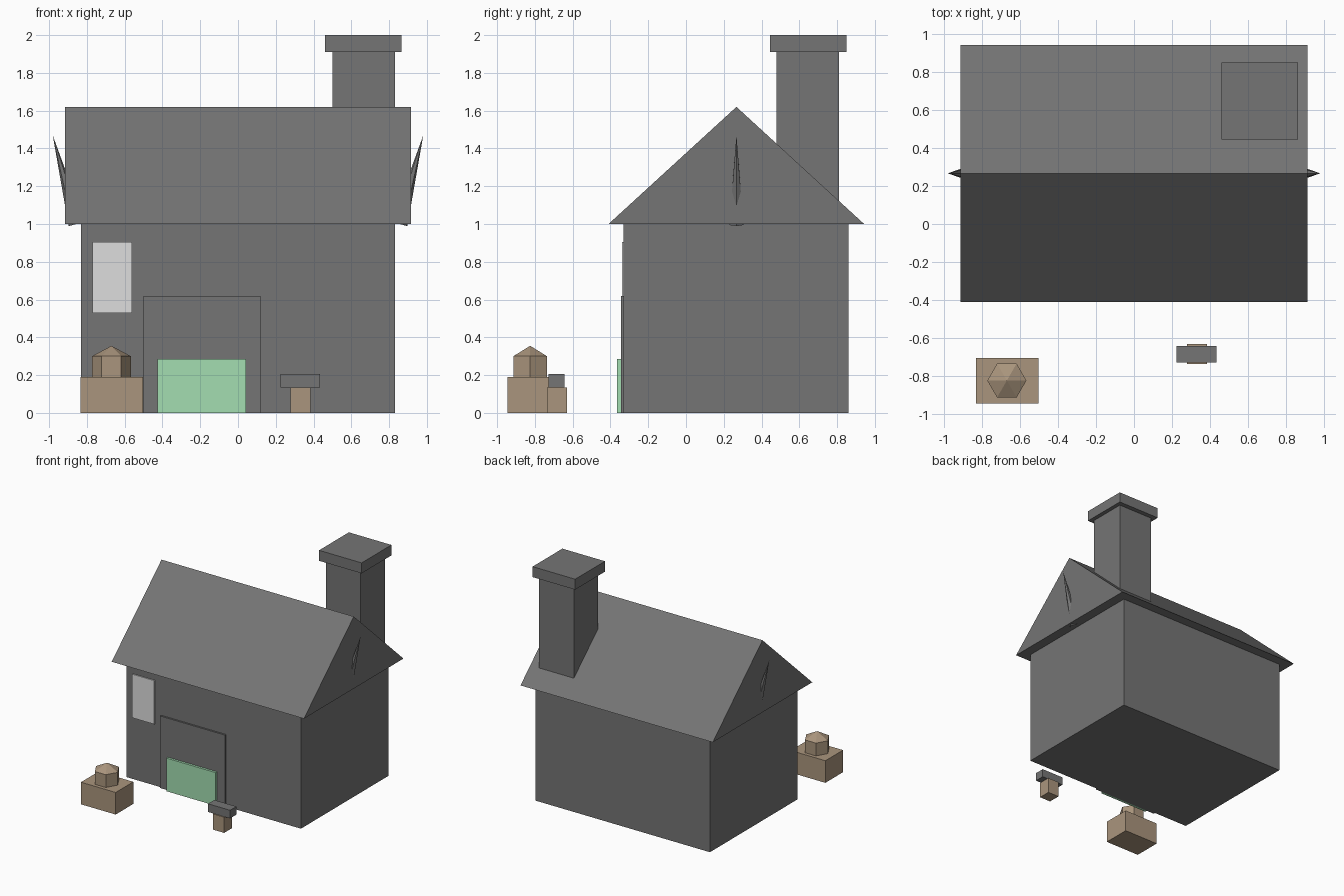
import bpy, bmesh, math
from mathutils import Matrix, Vector

if "Cube" in bpy.data.objects:
    bpy.data.objects.remove(bpy.data.objects["Cube"])


def material(name, rgb):
    # sRGB 0-255 to linear
    m = bpy.data.materials.new(name)
    lin = [(c / 255 / 12.92) if c < 10 else ((c / 255 + 0.055) / 1.055) ** 2.4 for c in rgb]
    m.diffuse_color = (*lin, 1)
    m.use_nodes = True
    m.node_tree.nodes["Principled BSDF"].inputs["Base Color"].default_value = m.diffuse_color
    return m


STONE = material("dark_grey", (117, 117, 117))
WOOD = material("brown", (170, 149, 125))
GREEN = material("green", (163, 221, 177))
PANE = material("pale_grey", (221, 221, 221))


def finish(name, bm, mat):
    bmesh.ops.recalc_face_normals(bm, faces=bm.faces)
    me = bpy.data.meshes.new(name)
    bm.to_mesh(me)
    bm.free()
    me.materials.append(mat)
    ob = bpy.data.objects.new(name, me)
    bpy.context.collection.objects.link(ob)
    return ob


def box(name, x, y, z, mat):
    """Box from (min, max) ranges on each axis."""
    bm = bmesh.new()
    size = Matrix.Diagonal((x[1] - x[0], y[1] - y[0], z[1] - z[0], 1))
    mid = Matrix.Translation((sum(x) / 2, sum(y) / 2, sum(z) / 2))
    bmesh.ops.create_cube(bm, size=1, matrix=mid @ size)
    return finish(name, bm, mat)


def hex_cone(name, r1, r2, depth, matrix, mat):
    """Six-sided cone or prism standing on the matrix origin, one corner towards +x."""
    bm = bmesh.new()
    turn = Matrix.Rotation(math.pi / 2, 4, 'Z')  # blender's first corner lies on y
    bmesh.ops.create_cone(bm, cap_ends=True, segments=6, radius1=r1, radius2=r2, depth=depth,
                          matrix=matrix @ Matrix.Translation((0, 0, depth / 2)) @ turn)
    bmesh.ops.remove_doubles(bm, verts=bm.verts, dist=1e-5)
    return finish(name, bm, mat)


# House walls
box("walls", (-0.83, 0.83), (-0.33, 0.86), (0, 1.0), STONE)

# Gable roof: triangle profile extruded along x
RIDGE_Y = 0.267
bm = bmesh.new()
gable = bm.faces.new([bm.verts.new((-0.915, y, z)) for y, z in ((-0.41, 1.0), (0.943, 1.0), (RIDGE_Y, 1.62))])
ext = bmesh.ops.extrude_face_region(bm, geom=[gable], use_keep_orig=True)
bmesh.ops.translate(bm, vec=(1.83, 0, 0), verts=[v for v in ext["geom"] if isinstance(v, bmesh.types.BMVert)])
finish("roof", bm, STONE)

# Chimney and cap
box("chimney", (0.50, 0.83), (0.48, 0.81), (1.01, 1.91), STONE)
box("chimney_cap", (0.46, 0.865), (0.445, 0.85), (1.91, 2.0), STONE)

# Spikes leaning out of both gables
for side, label in ((-1, "left"), (1, "right")):
    place = Matrix.Translation((side * 0.855, RIDGE_Y, 1.0)) @ Matrix.Rotation(side * math.radians(15), 4, 'Y')
    hex_cone(label + "_gable_spike", 0.043, 0, 0.486, place, STONE)

# Front wall details
box("window", (-0.77, -0.56), (-0.339, -0.33), (0.53, 0.905), PANE)
box("doorway", (-0.50, 0.118), (-0.345, -0.33), (0, 0.62), STONE)
box("green_panel", (-0.427, 0.043), (-0.365, -0.345), (0, 0.285), GREEN)

# Crate with a hexagonal pot and pointed lid
box("crate", (-0.833, -0.503), (-0.945, -0.705), (0, 0.19), WOOD)
hex_cone("pot", 0.103, 0.103, 0.11, Matrix.Translation((-0.67, -0.825, 0.19)), WOOD)
hex_cone("pot_lid", 0.103, 0, 0.055, Matrix.Translation((-0.67, -0.825, 0.30)), WOOD)

# Anvil on its stump
box("stump", (0.278, 0.384), (-0.737, -0.631), (0, 0.135), WOOD)
box("anvil", (0.225, 0.435), (-0.729, -0.643), (0.135, 0.205), STONE)
